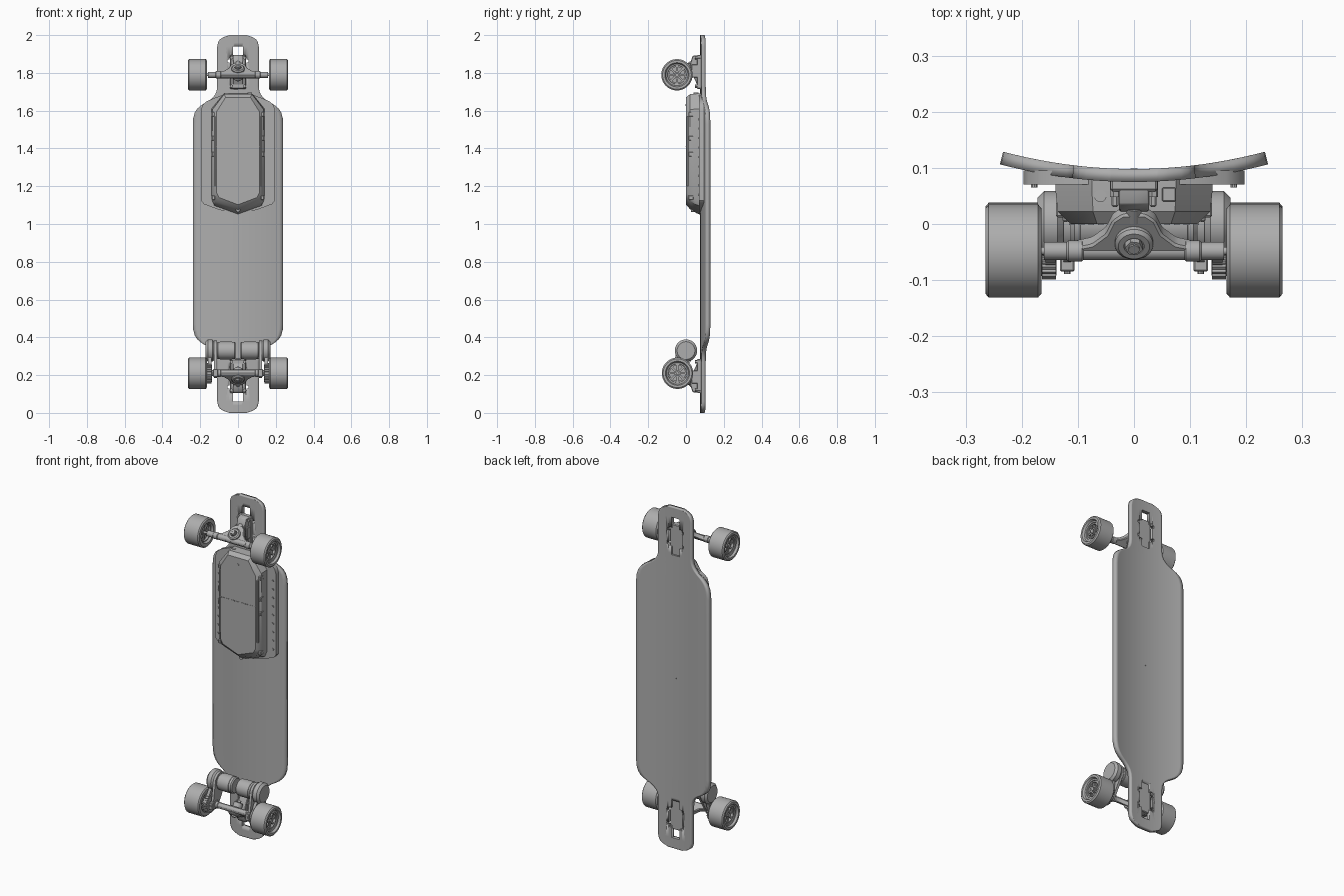
import bpy, bmesh, math
from mathutils import Vector as V

if "Cube" in bpy.data.objects:
    bpy.data.objects.remove(bpy.data.objects["Cube"])

grey = bpy.data.materials.new("plain grey")
grey.use_nodes = True
tone = (0.42, 0.42, 0.42, 1)
grey.diffuse_color = tone
grey.node_tree.nodes["Principled BSDF"].inputs["Base Color"].default_value = tone
X, Y, Z = V((1, 0, 0)), V((0, 1, 0)), V((0, 0, 1))


def finish(name, bm, angle=35, fix=True):
    if fix:
        bmesh.ops.recalc_face_normals(bm, faces=bm.faces)
    me = bpy.data.meshes.new(name)
    bm.to_mesh(me)
    bm.free()
    me.materials.append(grey)
    ob = bpy.data.objects.new(name, me)
    bpy.context.collection.objects.link(ob)
    bpy.ops.object.select_all(action='DESELECT')
    bpy.context.view_layer.objects.active = ob
    ob.select_set(True)
    bpy.ops.object.shade_smooth_by_angle(angle=math.radians(angle))
    return ob


def loft(name, rings, bevel=0):
    """Join matching rings of points and cap both ends."""
    bm = bmesh.new()
    rows = [[bm.verts.new(p) for p in r] for r in rings]
    n = len(rows[0])
    for a, b in zip(rows, rows[1:]):
        for i in range(n):
            bm.faces.new((a[i], a[(i + 1) % n], b[(i + 1) % n], b[i]))
    bm.faces.new(rows[0])
    bm.faces.new(rows[-1])
    bmesh.ops.recalc_face_normals(bm, faces=bm.faces)
    if bevel:
        bmesh.ops.bevel(bm, geom=bm.edges[:], offset=bevel, segments=1, affect='EDGES')
    return finish(name, bm)


def prism(name, pts, o, u, v, n, d0, d1, bevel=0):
    return loft(name, [[o + a * u + b * v + d * n for a, b in pts] for d in (d0, d1)], bevel)


def box(name, x0, x1, y0, y1, z0, z1, bevel=0):
    return prism(name, [(x0, z0), (x1, z0), (x1, z1), (x0, z1)], V(), X, Z, Y, y0, y1, bevel)


def lathe(name, profile, o, axis, n=40, closed=False):
    """Spin (radius, height) points about an axis."""
    u = axis.orthogonal().normalized()
    w = axis.cross(u)
    bm = bmesh.new()
    rows = []
    for r, h in profile:
        angles = [2 * math.pi * i / n for i in range(n)]
        rows.append([bm.verts.new(o + axis * h + r * (math.cos(t) * u + math.sin(t) * w)) for t in angles])
    pairs = list(zip(rows, rows[1:])) + ([(rows[-1], rows[0])] if closed else [])
    for a, b in pairs:
        for i in range(n):
            bm.faces.new((a[i], a[(i + 1) % n], b[(i + 1) % n], b[i]))
    if not closed:
        bm.faces.new(rows[0])
        bm.faces.new(rows[-1])
    return finish(name, bm)


def cyl(name, r, o, axis, h0, h1, n=24, c=0.0):
    prof = [(r - c, h0), (r, h0 + c), (r, h1 - c), (r - c, h1)] if c else [(r, h0), (r, h1)]
    return lathe(name, prof, o, axis, n)


def mirrored(half):
    return half + [(-x, z) for x, z in reversed(half) if x > 0]


# Concave deck: half widths along one half of the length, mirrored end to end
half = [(0, .045), (.005, .062), (.015, .085), (.025, .098), (.04, .106), (.06, .11), (.27, .11),
        (.295, .113), (.315, .121), (.335, .138), (.35, .158), (.362, .18), (.375, .2),
        (.39, .216), (.41, .229), (.44, .237), (.47, .239)]
stations = half + [(2 - z, w) for z, w in reversed(half)]
bm = bmesh.new()
cols = 24
rows = []
for z, w in stations:
    xs = [w * (2 * i / cols - 1) for i in range(cols + 1)]
    rows.append([bm.verts.new((x, .075 + .55 * x * x, z)) for x in xs])
for a, b in zip(rows, rows[1:]):
    for i in range(cols):
        bm.faces.new((a[i], b[i], b[i + 1], a[i + 1]))
deck = finish("deck", bm, fix=False)
solid = deck.modifiers.new("thickness", 'SOLIDIFY')
solid.thickness, solid.offset = .023, 1

# Drop-through openings at both ends
for s in (1, -1):
    for hx, a, b in ((.026, .72, .94), (.044, .765, .88), (.055, .775, .79), (.055, .855, .87)):
        z0, z1 = sorted((1 + s * a, 1 + s * b))
        cutter = box("opening_cutter", -hx, hx, .0, .2, z0, z1)
        cutter.hide_render = True
        cutter.hide_viewport = True
        cut = deck.modifiers.new("opening", 'BOOLEAN')
        cut.operation, cut.object, cut.solver = 'DIFFERENCE', cutter, 'EXACT'
cyl("deck_centre_pin", .006, V((0, .09, 1.0)), Y, 0, .009, 12)

# Battery enclosure: flange, tapered shell and trim
flange = mirrored([(0, 1.05), (.1, 1.075), (.18, 1.105), (.197, 1.125), (.197, 1.6),
                   (.188, 1.63), (.165, 1.65), (.13, 1.665), (.075, 1.685)])
prism("battery_flange", flange, V(), X, Z, Y, .07, .095)
shell = []
for y, edge in ((.08, [(0, 1.05), (.125, 1.095), (.14, 1.13), (.14, 1.61), (.075, 1.69)]),
                (.06, [(0, 1.055), (.125, 1.1), (.14, 1.135), (.14, 1.61), (.075, 1.69)]),
                (.022, [(0, 1.078), (.12, 1.12), (.136, 1.15), (.136, 1.605), (.073, 1.688)]),
                (.0, [(0, 1.102), (.1, 1.14), (.113, 1.165), (.113, 1.595), (.066, 1.67)])):
    shell.append([V((x, y, z)) for x, z in mirrored(edge)])
loft("battery_shell", shell)
for i in range(14):
    x = (i - 6.5) * .017
    box("lid_stitch", x - .005, x + .005, -.002, .002, 1.41, 1.414)
cyl("lid_button", .006, V((0, 0, 1.63)), Y, -.002, .01, 12)
cyl("charge_port", .011, V((-.06, .05, 1.68)), Z, 0, .012, 20)
box("power_switch", .05, .075, .04, .065, 1.68, 1.697, .002)
cyl("shell_tip_bolt", .012, V((0, .04, 1.075)), Y, -.014, .02, 16)
for s in (1, -1):
    for i in range(9):
        cyl("flange_bolt", .006, V((s * .178, .07, 1.155 + i * .05)), Y, -.005, .005, 10)
    for z in (1.14, 1.37, 1.455, 1.58):
        box("shell_clip", s * .13 - .009, s * .13 + .009, .012, .04, z - .012, z + .012, .003)
    prism("shell_rail", [(.117, 1.2), (.127, 1.2), (.127, 1.57), (.117, 1.57)],
          V(), s * X, Z, Y, .004, .03, .002)


def wheel(o, axis):
    """Tyre from the inner face outwards, with a spoked hub inside."""
    tyre = [(.052, .012), (.058, 0), (.076, 0), (.083, .006), (.083, .094), (.076, .1),
            (.064, .1), (.058, .088), (.05, .086), (.047, .078), (.047, .012)]
    lathe("wheel_tyre", tyre, o, axis, 48, True)
    cyl("hub_web", .049, o, axis, .025, .062, 40)
    lathe("hub_rim", [(.049, .05), (.049, .082), (.041, .082), (.041, .05)], o, axis, 40, True)
    lathe("hub_bearing", [(.02, .02), (.02, .08), (.013, .08), (.013, .02)], o, axis, 28, True)
    cyl("axle_nut", .01, o, axis, .02, .084, 6)
    for i in range(8):
        t = i * math.pi / 4
        u = math.cos(t) * Y + math.sin(t) * Z
        v = axis.cross(u)
        prism("hub_spoke", [(.017, -.005), (.044, -.005), (.044, .005), (.017, .005)],
              o, u, v, axis, .02, .076)


# Trucks, mirrored end to end
for s, wy in ((1, -.048), (-1, -.045)):
    zc = 1 + s * .79
    up = s * Z
    c = V((0, wy, zc))
    base = V((0, 0, 1))
    # baseplate and its wedge
    prism("truck_baseplate", [(-.042, .715), (.042, .715), (.042, .895), (-.042, .895)],
          base, X, up, Y, .058, .088, .004)
    prism("truck_wedge", [(.035, .89), (.075, .895), (.075, .71), (.06, .735), (.03, .8), (.022, .85)],
          base, Y, up, X, -.027, .027, .003)
    for x in (-.034, .034):
        for a in (.73, .88):
            cyl("mount_bolt", .009, V((x, .06, 1 + s * a)), Y, -.012, .03, 6)
        box("truck_rib", x - .006, x + .006, .03, .07, 1 + s * .81 - .035, 1 + s * .81 + .035, .003)
    # tilted hanger with kingpin
    slope = (Y * .79 + up * .61).normalized()
    normal = (up * .79 - Y * .61).normalized()
    hanger = [(.105, -.014), (.105, .014), (.075, .022), (.05, .045), (.038, .075), (.02, .09)]
    hanger = hanger + [(-x, t) for x, t in reversed(hanger)]
    prism("truck_hanger", hanger, c, X, slope, normal, -.016, .012, .004)
    k = c + slope * .03
    lathe("kingpin_seat", [(.034, -.02), (.034, .02), (.028, .026), (.018, .026), (.018, -.02)],
          k, normal, 32, True)
    cyl("bushing", .026, k, normal, -.048, -.014, 28, .004)
    cyl("kingpin", .01, k, normal, -.06, .036, 12)
    cyl("kingpin_nut", .016, k, normal, .018, .032, 6)
    cyl("pivot_cup", .014, c + slope * .07, slope, 0, .03, 20)
    cyl("axle_tube", .016, c, X, -.16, .16, 24)
    cyl("axle_rod", .007, c, X, -.24, .24, 12)
    for side in (X, -X):
        cyl("axle_collar", .019, c, side, .09, .12, 24, .003)
        wheel(c + side * .165, side)

# Drive: two motors, mounts, belts and pulleys beside the lower truck
axle = V((0, -.045, .21))
shaft = V((0, .0, .33))


def capsule(r0, r1):
    """Outline around axle and motor shaft in the side plane."""
    d = math.atan2(shaft.z - axle.z, shaft.y - axle.y)
    pts = []
    for o, r, a in ((shaft, r1, d - math.pi / 2), (axle, r0, d + math.pi / 2)):
        for i in range(17):
            t = a + math.pi * i / 16
            pts.append((o.y + r * math.cos(t), o.z + r * math.sin(t)))
    return pts


for side in (X, -X):
    cyl("motor_can", .046, shaft, side, .012, .112, 40, .006)
    lathe("motor_band", [(.044, .03), (.048, .032), (.048, .095), (.044, .097)], shaft, side, 40)
    prism("motor_mount", capsule(.026, .052), V(), Y, Z, side, .112, .126)
    cyl("motor_cover", .059, shaft, side, .124, .172, 40, .012)
    prism("drive_belt", capsule(.046, .022), V(), Y, Z, side, .14, .158)
    cyl("wheel_pulley", .048, axle, side, .138, .166, 40, .002)
    for i in range(28):
        t = 2 * math.pi * i / 28
        u = math.cos(t) * Y + math.sin(t) * Z
        prism("pulley_tooth", [(.045, -.003), (.054, -.003), (.054, .003), (.045, .003)],
              axle, u, side.cross(u), side, .139, .164)
    cx = side.x * .119
    box("mount_clamp", cx - .013, cx + .013, -.085, -.03, .19, .232, .003)
    cyl("clamp_bolt", .006, V((cx, -.085, .211)), Y, -.004, .01, 8)
